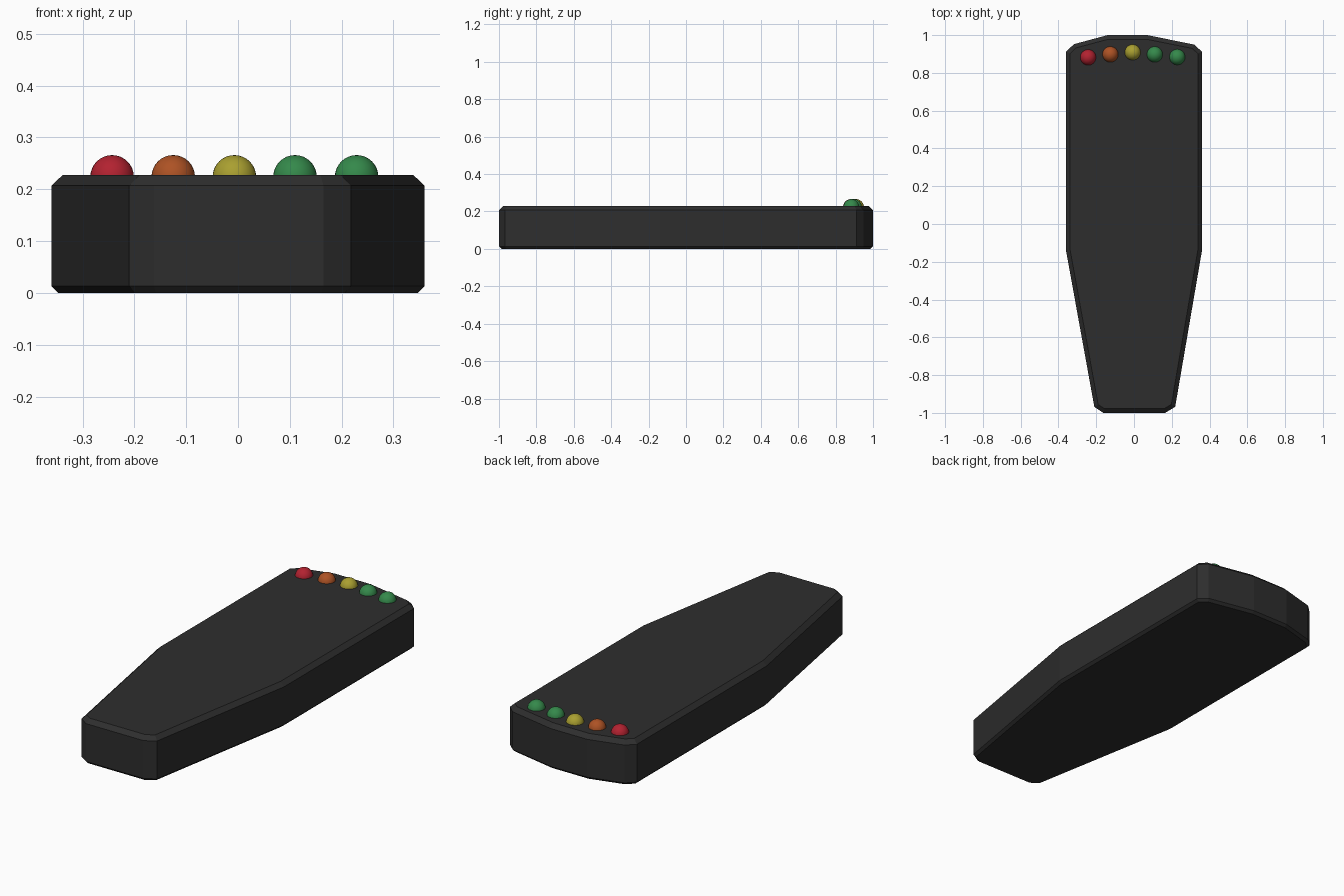
import bpy, bmesh

if "Cube" in bpy.data.objects:
    bpy.data.objects.remove(bpy.data.objects["Cube"])


def material(name, rgb):
    m = bpy.data.materials.new(name)
    m.diffuse_color = (*rgb, 1.0)
    m.use_nodes = True
    m.node_tree.nodes["Principled BSDF"].inputs["Base Color"].default_value = m.diffuse_color
    return m


def make_object(name, bm, mat):
    bmesh.ops.recalc_face_normals(bm, faces=bm.faces)
    mesh = bpy.data.meshes.new(name)
    bm.to_mesh(mesh)
    bm.free()
    mesh.materials.append(mat)
    obj = bpy.data.objects.new(name, mesh)
    bpy.context.collection.objects.link(obj)
    return obj


# Casing: tapered outline, extruded, with chamfered top and bottom rims
OUTLINE = [(0.165, -1.0), (0.218, -0.968), (0.36, -0.14), (0.36, 0.912),
           (0.318, 0.95), (0.07, 1.0), (-0.14, 1.0), (-0.318, 0.952),
           (-0.36, 0.912), (-0.36, -0.14), (-0.21, -0.968), (-0.162, -1.0)]
Z_LOW, Z_HIGH, Z_TOP = 0.013, 0.207, 0.228

bm = bmesh.new()
bottom = bm.faces.new([bm.verts.new((x, y, Z_LOW)) for x, y in OUTLINE])
ext = bmesh.ops.extrude_face_region(bm, geom=[bottom], use_keep_orig=True)
top = [g for g in ext["geom"] if isinstance(g, bmesh.types.BMFace)][0]
for v in top.verts:
    v.co.z = Z_HIGH
bmesh.ops.recalc_face_normals(bm, faces=bm.faces)
for face, rim, z in ((top, 0.022, Z_TOP), (bottom, 0.013, 0.0)):
    bmesh.ops.inset_region(bm, faces=[face], thickness=rim, use_even_offset=True)
    for v in face.verts:
        v.co.z = z
make_object("casing", bm, material("charcoal", (0.027, 0.027, 0.027)))

# Indicator lights: five domes in a shallow arc near the back edge
red = material("red", (0.45, 0.016, 0.03))
orange = material("orange", (0.42, 0.085, 0.018))
yellow = material("yellow", (0.40, 0.35, 0.03))
green = material("green", (0.035, 0.25, 0.07))
LIGHTS = [("red_light", -0.243, 0.882, red), ("orange_light", -0.125, 0.898, orange),
          ("yellow_light", -0.007, 0.909, yellow), ("inner_green_light", 0.11, 0.898, green),
          ("outer_green_light", 0.229, 0.884, green)]
for name, x, y, mat in LIGHTS:
    bm = bmesh.new()
    bmesh.ops.create_uvsphere(bm, u_segments=32, v_segments=16, radius=0.042)
    for f in bm.faces:
        f.smooth = True
    obj = make_object(name, bm, mat)
    obj.location = (x, y, 0.224)
